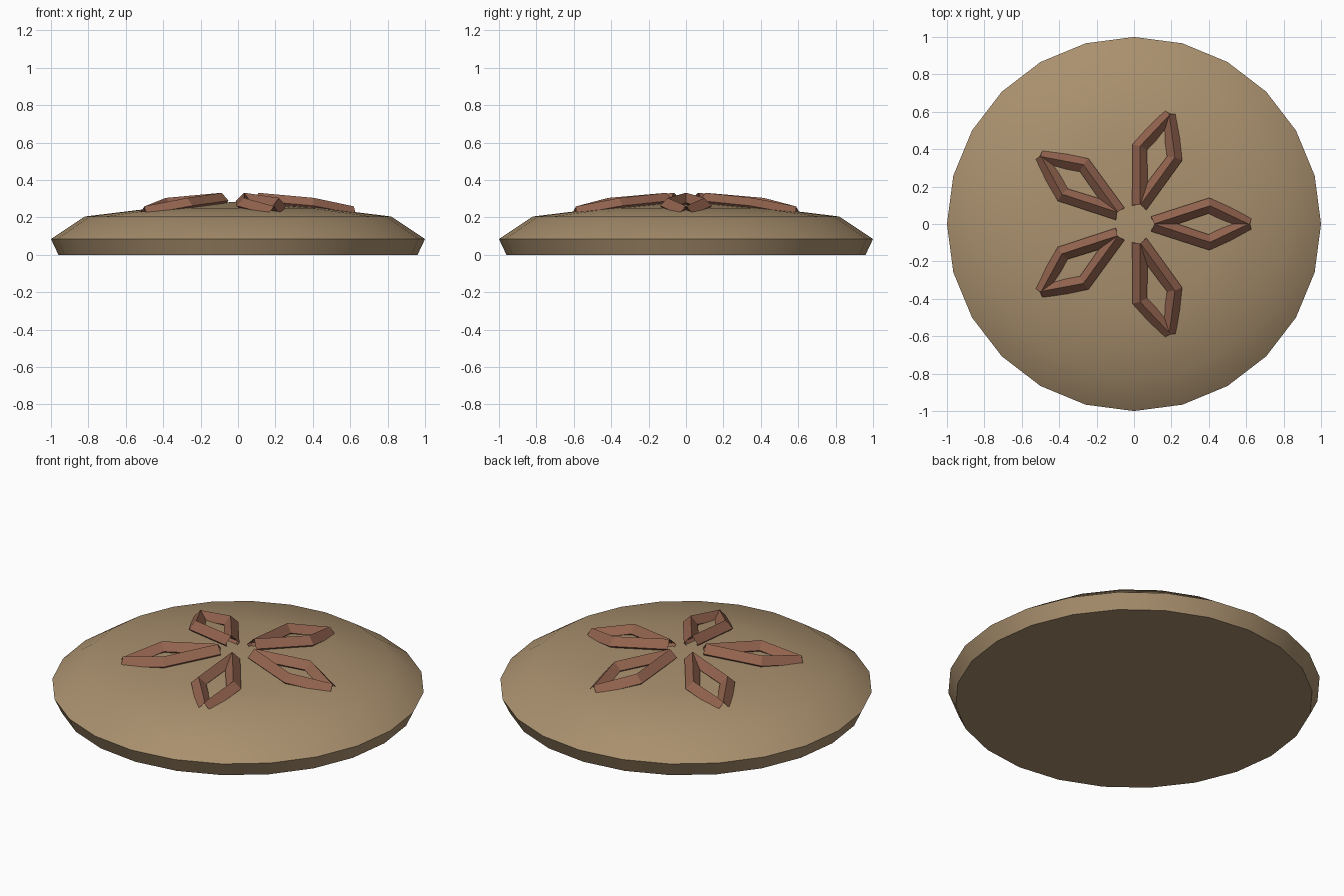
import bpy, bmesh, math

if "Cube" in bpy.data.objects:
    bpy.data.objects.remove(bpy.data.objects["Cube"])


def material(name, rgb):
    m = bpy.data.materials.new(name)
    m.diffuse_color = (*rgb, 1)
    m.use_nodes = True
    m.node_tree.nodes["Principled BSDF"].inputs["Base Color"].default_value = m.diffuse_color
    return m


tan = material("tan", (0.40, 0.28, 0.156))
brown = material("reddish brown", (0.29, 0.125, 0.077))

# Domed disc: 24-sided lathe with an undercut base
SIDES = 24
profile = [(0.96, 0.0), (1.0, 0.085), (0.82, 0.205), (0.45, 0.25)]
bm = bmesh.new()
rings = []
for r, z in profile:
    rings.append([bm.verts.new((r * math.cos(2 * math.pi * i / SIDES),
                                r * math.sin(2 * math.pi * i / SIDES), z))
                  for i in range(SIDES)])
for low, high in zip(rings, rings[1:]):
    for i in range(SIDES):
        j = (i + 1) % SIDES
        bm.faces.new((low[i], low[j], high[j], high[i]))
apex = bm.verts.new((0, 0, 0.285))
for i in range(SIDES):
    bm.faces.new((rings[-1][i], rings[-1][(i + 1) % SIDES], apex))
bm.faces.new(rings[0][::-1])
mesh = bpy.data.meshes.new("domed_disc")
bm.to_mesh(mesh)
bm.free()
mesh.materials.append(tan)
disc = bpy.data.objects.new("domed_disc", mesh)
bpy.context.collection.objects.link(disc)
bpy.context.view_layer.objects.active = disc
disc.select_set(True)
bpy.ops.object.shade_smooth_by_angle(angle=math.radians(40))

# Five petals, each outlined by two bent four-sided rods half sunk in the dome
for k in range(5):
    cu = bpy.data.curves.new(f"petal_{k + 1}", 'CURVE')
    cu.dimensions = '3D'
    cu.twist_mode = 'Z_UP'
    cu.bevel_depth = 0.042
    cu.bevel_resolution = 0
    cu.use_fill_caps = False
    for side in (1, -1):
        sp = cu.splines.new('POLY')
        sp.use_smooth = False
        path = [(0.105, 0, 0.29), (0.4, 0.098 * side, 0.263), (0.612, 0, 0.218)]
        sp.points.add(len(path) - 1)
        for p, co in zip(sp.points, path):
            p.co = (*co, 1)
    cu.materials.append(brown)
    petal = bpy.data.objects.new(f"petal_{k + 1}", cu)
    petal.rotation_euler.z = math.radians(72 * k)
    bpy.context.collection.objects.link(petal)
